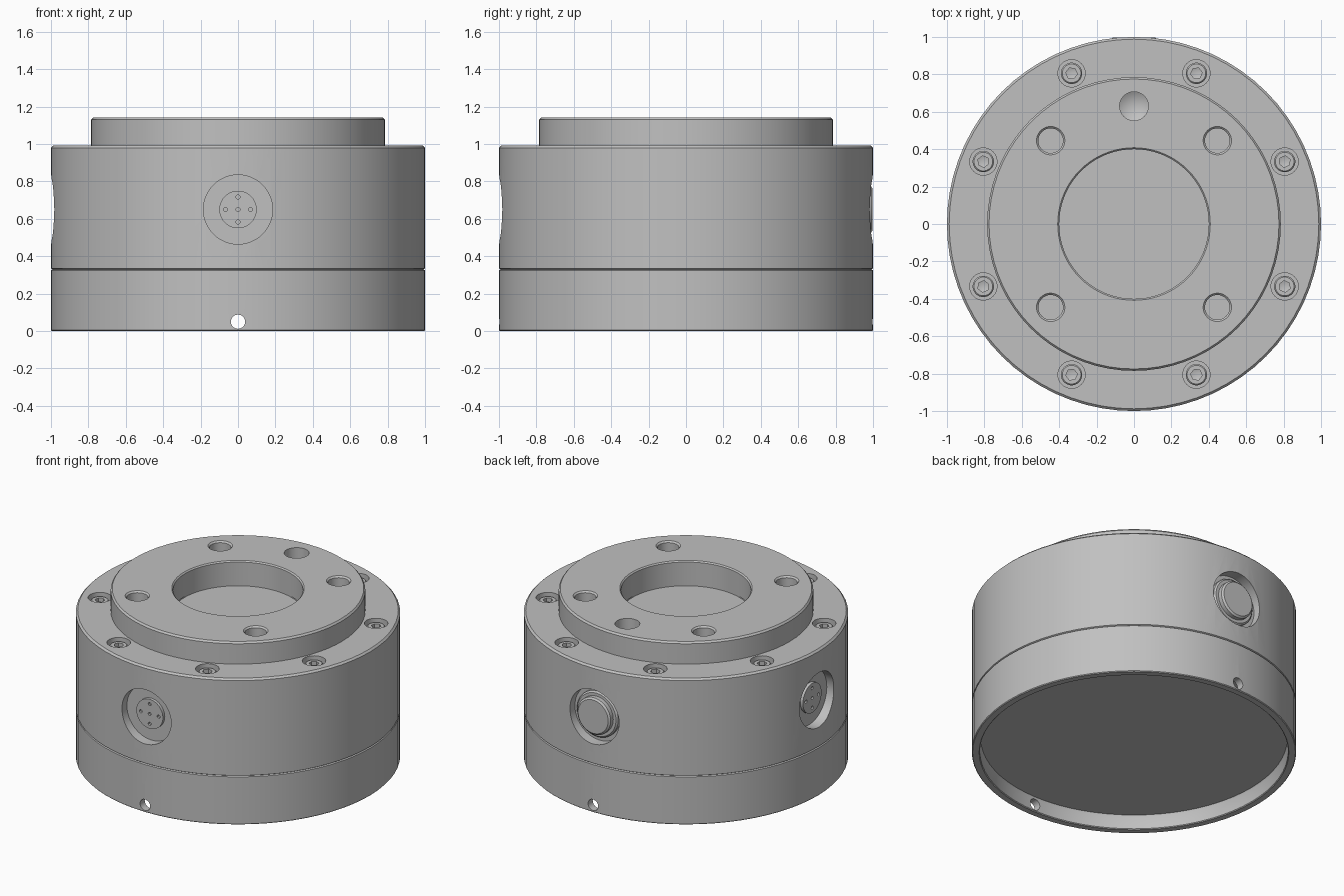
import bpy, bmesh
from math import pi, sin, cos, radians
from mathutils import Matrix, Vector

cube = bpy.data.objects.get("Cube")
if cube:
    bpy.data.objects.remove(cube)

grey = bpy.data.materials.new("machined grey")
grey.use_nodes = True
colour = (0.53, 0.53, 0.53, 1)
grey.diffuse_color = colour
grey.node_tree.nodes["Principled BSDF"].inputs["Base Color"].default_value = colour


def turned(name, parts, closed=False):
    """Object made of turned parts: each is (radius/height profile, matrix, sides)."""
    bm = bmesh.new()
    for profile, matrix, sides in parts:
        rings = []
        for r, z in profile:
            if r == 0:
                rings.append([bm.verts.new(matrix @ Vector((0, 0, z)))] * sides)
            else:
                rings.append([bm.verts.new(matrix @ Vector((r * cos(2 * pi * i / sides),
                              r * sin(2 * pi * i / sides), z))) for i in range(sides)])
        pairs = list(zip(rings, rings[1:]))
        if closed:
            pairs.append((rings[-1], rings[0]))
        for a, b in pairs:
            for i in range(sides):
                j = (i + 1) % sides
                corners = list(dict.fromkeys((a[i], a[j], b[j], b[i])))
                bm.faces.new(corners)
    bmesh.ops.recalc_face_normals(bm, faces=bm.faces)
    mesh = bpy.data.meshes.new(name)
    bm.to_mesh(mesh)
    bm.free()
    mesh.materials.append(grey)
    obj = bpy.data.objects.new(name, mesh)
    bpy.context.collection.objects.link(obj)
    return obj


def activate(obj):
    bpy.ops.object.select_all(action='DESELECT')
    obj.select_set(True)
    bpy.context.view_layer.objects.active = obj


def cut(obj, parts):
    cutter = turned("cutter", parts)
    cutter.hide_render = True
    mod = obj.modifiers.new("cut", 'BOOLEAN')
    mod.operation = 'DIFFERENCE'
    mod.solver = 'EXACT'
    mod.object = cutter
    activate(obj)
    bpy.ops.object.modifier_apply(modifier=mod.name)
    bpy.data.objects.remove(cutter)


def rod(r, bottom, top):
    return [(0, bottom), (r, bottom), (r, top), (0, top)]


def upright(radius, degrees, z=0):
    return Matrix.Rotation(radians(degrees), 4, 'Z') @ Matrix.Translation((radius, 0, z))


def outward(degrees, z, radius=0):
    """Local z points away from the axis at the given bearing."""
    return upright(radius, degrees, z) @ Matrix.Rotation(pi / 2, 4, 'Y')


HERE = Matrix.Identity(4)
FRONT, BACK, SIDE = -90, 90, 180
PORT_Z = 0.65
SIDES = 72

# Base with shallow underside recess and two small cross holes
base = turned("base", [([(0, .1), (.945, .1), (.95, .09), (.95, .005), (.955, 0), (.995, 0),
                         (1, .005), (1, .325), (.992, .33), (0, .33)], HERE, SIDES)])
cut(base, [(rod(.038, .9, 1.1), outward(a, .05), 24) for a in (FRONT, BACK)])

# Main housing with port recesses and counterbored screw holes
housing = turned("housing", [([(0, .33), (.992, .33), (1, .335), (1, .98), (.988, .992),
                               (.405, .992), (.405, .97), (0, .97)], HERE, SIDES)])
bolt_angles = [22.5 + 45 * i for i in range(8)]
cut(housing, [(rod(.185, .93, 1.1), outward(a, PORT_Z), 48) for a in (FRONT, BACK, SIDE)]
    + [(rod(.073, .92, 1.1), upright(.872, a), 32) for a in bolt_angles])

# Raised top flange with four mounting holes and one drilled hole
flange = turned("top_flange", [([(.4, .98), (.785, .98), (.785, 1.13), (.775, 1.142),
                                 (.408, 1.142), (.4, 1.134)], HERE, SIDES)], closed=True)
mount_hole = [(0, 1.075), (.066, 1.075), (.066, 1.132), (.086, 1.152), (0, 1.152)]
drill_hole = [(0, 1.0), (.077, 1.045), (.077, 1.16), (0, 1.16)]
cut(flange, [(mount_hole, upright(.63, 45 + 90 * i), 32) for i in range(4)]
    + [(drill_hole, upright(.63, 90), 32)])

# Socket head screws
screws = turned("screws", [([(0, .915), (.057, .915), (.057, .968), (.05, .975), (0, .975)],
                            upright(.872, a), 24) for a in bolt_angles])
cut(screws, [([(0, .94), (.031, .95), (.031, 1.0), (0, 1.0)], upright(.872, a), 6)
             for a in bolt_angles])

# Pin sockets on the front and side
objects = [base, housing, flange, screws]
pin_offsets = [(0, 0), (.067, 0), (-.067, 0), (0, .067), (0, -.067)]
for label, bearing in (("front", FRONT), ("side", SIDE)):
    socket = turned(label + "_pin_socket", [(rod(.1, .92, .95), outward(bearing, PORT_Z), 40)])
    cut(socket, [(rod(.011, .935, 1.0),
                  outward(bearing, PORT_Z) @ Matrix.Translation((x, y, 0)), 12)
                 for x, y in pin_offsets])
    objects.append(socket)

# Round plug at the back, seated on a stepped collar
objects.append(turned("back_plug", [([(0, .92), (.155, .92), (.155, .95), (.145, .96),
                                      (.125, .96), (.125, .988), (.113, .998), (0, .998)],
                                     outward(BACK, PORT_Z), 48)]))

for obj in objects:
    activate(obj)
    bpy.ops.object.shade_smooth_by_angle(angle=radians(30))
